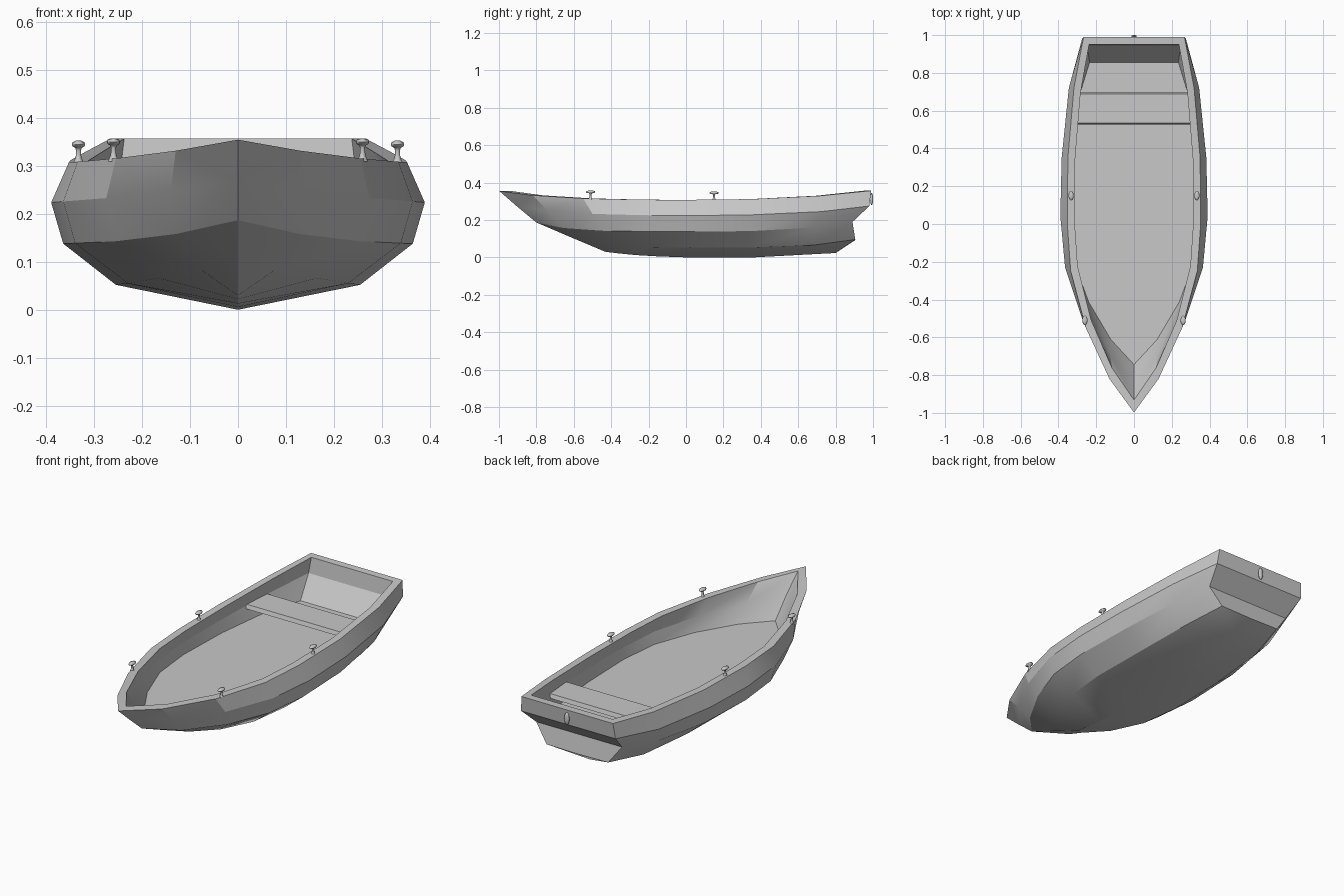
import bpy
import bmesh
from math import cos, sin, pi, radians
from mathutils import Matrix, Vector

old = bpy.data.objects.get("Cube")
if old:
    bpy.data.objects.remove(old, do_unlink=True)

# Single painted grey for the whole boat
grey = bpy.data.materials.new("boat_grey")
grey.use_nodes = True
colour = (0.58, 0.58, 0.58, 1.0)
grey.diffuse_color = colour
grey.node_tree.nodes["Principled BSDF"].inputs["Base Color"].default_value = colour


def finish(bm, name, angle):
    """Weld, orient and smooth a bmesh, then add it to the scene."""
    bmesh.ops.remove_doubles(bm, verts=bm.verts, dist=0.0005)
    bmesh.ops.recalc_face_normals(bm, faces=bm.faces)
    mesh = bpy.data.meshes.new(name)
    bm.to_mesh(mesh)
    bm.free()
    mesh.materials.append(grey)
    obj = bpy.data.objects.new(name, mesh)
    bpy.context.collection.objects.link(obj)
    bpy.ops.object.select_all(action="DESELECT")
    obj.select_set(True)
    bpy.context.view_layer.objects.active = obj
    bpy.ops.object.shade_smooth_by_angle(angle=radians(angle))
    return obj


def rail(xs, ys, zs):
    """One lengthwise hull line on the left side, bow to stern."""
    return [Vector(point) for point in zip(xs, ys, zs)]


def inset(line, scale_x, height=None):
    """Inner copy of a hull line, optionally flattened to one height."""
    return [Vector((p.x * scale_x, p.y * .947 + .013, p.z if height is None else height))
            for p in line]


# Outer hull lines
keel = rail([0] * 8,
            [-.43, -.36, -.27, -.15, .02, .35, .8, .905],
            [.03, .022, .013, .006, 0, 0, .024, .093])
bilge = rail([0, .08, .165, .23, .255, .25, .23, .18],
             [-.62, -.52, -.38, -.2, .02, .35, .68, .905],
             [.11, .085, .066, .055, .052, .053, .066, .096])
chine = rail([0, .13, .255, .34, .365, .355, .315, .25],
             [-.8, -.66, -.45, -.22, .02, .35, .68, .89],
             [.187, .158, .143, .139, .138, .141, .16, .19])
rub_line = rail([0, .14, .275, .365, .39, .383, .345, .275],
                [-.9, -.74, -.5, -.23, .04, .35, .72, .98],
                [.27, .25, .233, .226, .224, .228, .245, .275])
gunwale = rail([0, .13, .255, .335, .353, .35, .318, .267],
               [-.998, -.82, -.55, -.25, 0, .35, .72, .99],
               [.355, .332, .316, .309, .308, .312, .33, .357])

# Inner lines follow the outer ones
inner_top = inset(gunwale, .89)
inner_rub = inset(rub_line, .9)
floor_edge = inset(chine, .94, .165)


def build_hull():
    lines = [keel, bilge, chine, rub_line, gunwale, inner_top, inner_rub, floor_edge]
    count = len(keel)
    bm = bmesh.new()
    sides = [[[bm.verts.new((p.x * sign, p.y, p.z)) for p in line] for line in lines]
             for sign in (1, -1)]
    # Skin between neighbouring lines on each side
    for side in sides:
        for low, high in zip(side, side[1:]):
            for i in range(count - 1):
                bm.faces.new((low[i], low[i + 1], high[i + 1], high[i]))
    # Transom, stern cap and inner stern across the boat
    left, right = sides
    for k in range(len(lines) - 1):
        bm.faces.new((left[k][-1], left[k + 1][-1], right[k + 1][-1], right[k][-1]))
    # Floor
    for i in range(count - 1):
        bm.faces.new((left[-1][i], left[-1][i + 1], right[-1][i + 1], right[-1][i]))
    return finish(bm, "hull", 24)


def build_bench():
    """Thin seat that tapers with the hull sides, its long edges slightly sloped."""
    bm = bmesh.new()
    bmesh.ops.create_cube(bm, size=1)
    for v in bm.verts:
        back, top = v.co.y > 0, v.co.z > 0
        half = .318 if back else .338
        slope = 0 if top else .007
        v.co = Vector((half if v.co.x > 0 else -half,
                       .688 + slope if back else .535 - slope,
                       .245 if top else .224))
    return finish(bm, "stern_bench", 30)


def build_cleat(name, location, stretch, tilt=0):
    """Turned post with a rounded head drawn out along y."""
    profile = [(.011, -.004), (.009, .002), (.006, .008), (.005, .024), (.007, .029),
               (.012, .032), (.014, .036), (.012, .041), (.006, .044)]
    segments = 16
    bm = bmesh.new()
    rings = []
    for radius, z in profile:
        widen = stretch if z > .03 else 1
        rings.append([bm.verts.new((radius * cos(2 * pi * i / segments),
                                    radius * widen * sin(2 * pi * i / segments), z))
                      for i in range(segments)])
    for low, high in zip(rings, rings[1:]):
        for i in range(segments):
            j = (i + 1) % segments
            bm.faces.new((low[i], low[j], high[j], high[i]))
    bm.faces.new(rings[0])
    bm.faces.new(rings[-1])
    turn = Matrix.Translation(location) @ Matrix.Rotation(radians(tilt), 4, "X")
    bmesh.ops.transform(bm, matrix=turn, verts=bm.verts)
    return finish(bm, name, 60)


build_hull()
build_bench()

# Mooring cleats on the gunwale, mirrored, and one on the transom
for side_name, sign in (("left", 1), ("right", -1)):
    build_cleat("front_cleat_" + side_name, (sign * .26, -.51, .314), 1.8)
    build_cleat("middle_cleat_" + side_name, (sign * .333, .15, .309), 1.8)
build_cleat("stern_cleat", (0, .956, .312), 2.4, -90)
